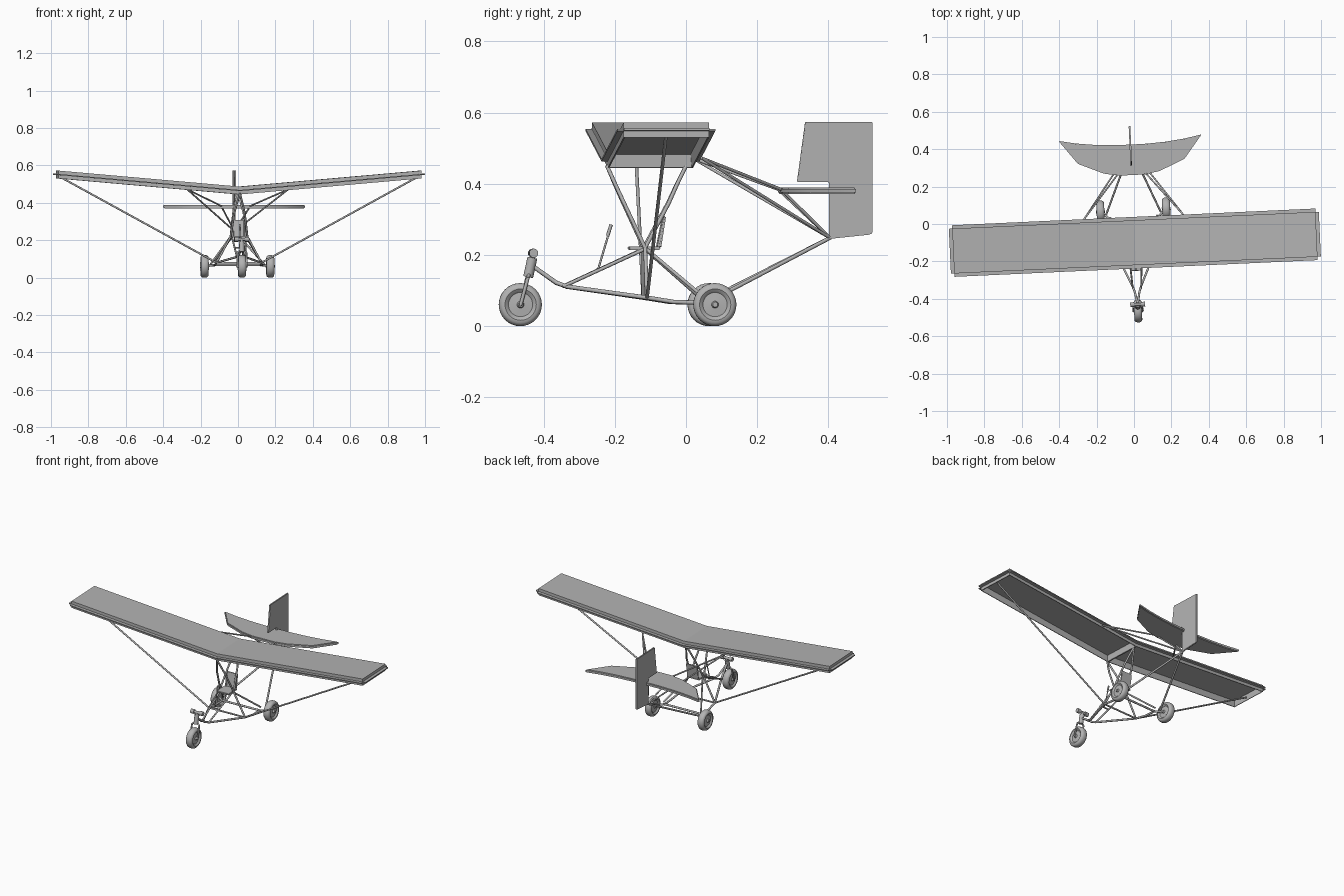
import bpy, bmesh, math
from mathutils import Matrix, Vector

if "Cube" in bpy.data.objects:
    bpy.data.objects.remove(bpy.data.objects["Cube"])

YAW = Matrix.Rotation(0.046, 4, 'Z')      # whole aircraft stands slightly turned
grey = bpy.data.materials.new("plain grey")
grey.diffuse_color = (0.45, 0.45, 0.45, 1)
grey.use_nodes = True
grey.node_tree.nodes["Principled BSDF"].inputs["Base Color"].default_value = grey.diffuse_color


def finish(name, bm, smooth=True):
    bmesh.ops.recalc_face_normals(bm, faces=bm.faces)
    bm.transform(YAW)
    me = bpy.data.meshes.new(name)
    bm.to_mesh(me)
    bm.free()
    me.materials.append(grey)
    ob = bpy.data.objects.new(name, me)
    bpy.context.collection.objects.link(ob)
    if smooth:
        bpy.ops.object.select_all(action='DESELECT')
        bpy.context.view_layer.objects.active = ob
        ob.select_set(True)
        bpy.ops.object.shade_smooth_by_angle(angle=math.radians(40))
    return ob


def tubes(name, paths, r=0.005, mirror=False):
    """Round tubes along point lists, optionally repeated on the other side."""
    bm = bmesh.new()
    for path in paths:
        for s in ((1, -1) if mirror else (1,)):
            pts = [Vector((p[0] * s, p[1], p[2])) for p in path]
            for a, b in zip(pts, pts[1:]):
                d = b - a
                m = Matrix.Translation((a + b) / 2) @ d.to_track_quat('Z', 'Y').to_matrix().to_4x4()
                bmesh.ops.create_cone(bm, cap_ends=True, segments=10, radius1=r, radius2=r,
                                      depth=d.length + r * 0.6, matrix=m)
    return finish(name, bm)


def box(name, size, loc, tilt=0, bevel=0.003):
    bm = bmesh.new()
    m = Matrix.Translation(loc) @ Matrix.Rotation(tilt, 4, 'X') @ Matrix.Diagonal((*size, 1))
    bmesh.ops.create_cube(bm, size=1, matrix=m)
    bmesh.ops.bevel(bm, geom=bm.edges[:], offset=bevel, segments=2, affect='EDGES')
    return finish(name, bm)


def plate(name, pts, thickness, bevel=0.0):
    """Flat outline of 3D points thickened along its normal."""
    bm = bmesh.new()
    f = bm.faces.new([bm.verts.new(p) for p in pts])
    f.normal_update()
    n = f.normal.copy()
    ext = bmesh.ops.extrude_face_region(bm, geom=[f])
    bmesh.ops.translate(bm, vec=n * thickness,
                        verts=[v for v in ext['geom'] if isinstance(v, bmesh.types.BMVert)])
    bmesh.ops.translate(bm, vec=-n * thickness / 2, verts=bm.verts[:])
    if bevel:
        bmesh.ops.bevel(bm, geom=bm.edges[:], offset=bevel, segments=2, affect='EDGES')
    return finish(name, bm)


def wheel(name, loc):
    # tyre, recessed disc and hub as one turned profile (x offset, radius)
    half = [(0.024, 0), (0.024, 0.007), (0.015, 0.010), (0.013, 0.034), (0.017, 0.038),
            (0.021, 0.044), (0.020, 0.052), (0.014, 0.058), (0.006, 0.0605)]
    prof = half + [(-x, r) for x, r in reversed(half)]
    bm = bmesh.new()
    vs = [bm.verts.new((x, 0, r)) for x, r in prof]
    es = [bm.edges.new(p) for p in zip(vs, vs[1:])]
    bmesh.ops.spin(bm, geom=vs + es, cent=(0, 0, 0), axis=(1, 0, 0),
                   angle=math.tau, steps=32, use_duplicate=False)
    bmesh.ops.remove_doubles(bm, verts=bm.verts[:], dist=1e-5)
    bmesh.ops.translate(bm, vec=loc, verts=bm.verts[:])
    return finish(name, bm)


# Wing halves: rounded box, hollow below, sheared upward for dihedral
SPAN, THICK = 0.99, 0.042
for side, name in ((1, "right_wing"), (-1, "left_wing")):
    bm = bmesh.new()
    m = Matrix.Translation((SPAN / 2, -0.1, THICK / 2)) @ Matrix.Diagonal((SPAN, 0.276, THICK, 1))
    bmesh.ops.create_cube(bm, size=1, matrix=m)
    rim = [e for e in bm.edges if any(v.co.x > 0.5 for v in e.verts)]
    bmesh.ops.bevel(bm, geom=rim, offset=0.018, segments=4, affect='EDGES')
    bm.normal_update()
    under = max((f for f in bm.faces if f.normal.z < -0.99), key=lambda f: f.calc_area())
    bmesh.ops.inset_region(bm, faces=[under], thickness=0.006)
    bmesh.ops.inset_region(bm, faces=[under], thickness=0.004, depth=-(THICK - 0.005))
    for v in bm.verts:
        v.co.z += 0.445 + 0.088 * v.co.x
        v.co.x *= side
    finish(name, bm)

# Tailplane: swept crescent, mirrored outline
lead = [(0.07, 0.262), (0.15, 0.277), (0.285, 0.335), (0.383, 0.462)]
trail = [(0.29, 0.444), (0.19, 0.432), (0.09, 0.426), (0, 0.425)]
edge = lead + trail
outline = edge + [(-x, y) for x, y in reversed(edge[:-1])]
plate("tailplane", [(x, y, 0.380) for x, y in outline], 0.018, 0.004)

# Upright fin with rudder
plate("fin", [(0, y, z) for y, z in ((0.312, 0.405), (0.335, 0.574), (0.525, 0.574), (0.525, 0.261),
                                     (0.515, 0.257), (0.402, 0.245), (0.402, 0.405))], 0.009, 0.002)

# Wheels and axle
wheel("nose_wheel", (0, -0.466, 0.0605))
wheel("right_wheel", (0.176, 0.073, 0.0605))
wheel("left_wheel", (-0.176, 0.073, 0.0605))
tubes("axle", [[(-0.176, 0.073, 0.0605), (-0.125, 0.03, 0.068), (0.125, 0.03, 0.068),
                (0.176, 0.073, 0.0605)]], 0.006)

# Nose fork, steering head and foot bar
tubes("nose_fork", [[(0.026, -0.466, 0.0605), (0.024, -0.446, 0.135), (0, -0.440, 0.15)]], 0.005, True)
tubes("nose_axle", [[(-0.028, -0.466, 0.0605), (0.028, -0.466, 0.0605)]], 0.005)
tubes("steering_head", [[(0, -0.443, 0.142), (0, -0.433, 0.188)]], 0.014)
tubes("steering_column", [[(0, -0.433, 0.185), (0, -0.430, 0.205)]], 0.008)
tubes("foot_bar", [[(-0.036, -0.430, 0.205), (0.036, -0.430, 0.205)]], 0.008)
tubes("foot_pedals", [[(0.022, -0.430, 0.205), (0.036, -0.430, 0.205)]], 0.013, True)

# Lower frame: side rails from the nose to the wheels
tubes("side_rails", [[(0, -0.430, 0.168), (0.012, -0.365, 0.122), (0.022, -0.335, 0.111),
                      (0.12, -0.115, 0.080), (0.125, -0.04, 0.068), (0.125, 0.03, 0.066)]], 0.006, True)
tubes("cross_bar", [[(-0.12, -0.115, 0.080), (0.12, -0.115, 0.080)]], 0.005)
tubes("seat_rails", [[(0.022, -0.345, 0.112), (0.038, -0.115, 0.218), (0.125, 0.04, 0.085)]], 0.005, True)

# Arched pylons carrying the wing
tubes("pylons", [[(0.12, -0.115, 0.08), (0.045, -0.117, 0.22), (0.028, -0.175, 0.345),
                  (0.014, -0.20, 0.40), (0, -0.222, 0.45)],
                 [(0.045, -0.117, 0.22), (0.028, -0.05, 0.345), (0.014, -0.025, 0.40), (0, 0.0, 0.45)]],
      0.0055, True)

# Long wing struts
tubes("wing_struts", [[(0.12, -0.115, 0.08), (0.95, -0.10, 0.535)]], 0.005, True)

# Braces to the tail
tubes("tail_booms", [[(0.145, 0.06, 0.07), (0, 0.405, 0.248)]], 0.0055, True)
tubes("tail_braces", [[(0.27, 0.032, 0.472), (0.07, 0.275, 0.380)],
                      [(0.27, 0.032, 0.472), (0, 0.405, 0.248)],
                      [(0.075, 0.27, 0.378), (0, 0.405, 0.248)]], 0.0045, True)

# Seat and control stick
box("seat", (0.085, 0.09, 0.009), (0, -0.118, 0.219))
box("seat_back", (0.078, 0.007, 0.09), (0, -0.068, 0.265), math.radians(-9))
tubes("seat_back_posts", [[(0.03, -0.080, 0.218), (0.03, -0.064, 0.30)]], 0.004, True)
tubes("control_stick", [[(0, -0.247, 0.160), (0, -0.213, 0.275)]], 0.003)
tubes("stick_grip", [[(0, -0.220, 0.255), (0, -0.211, 0.284)]], 0.005)
tubes("stick_mount", [[(-0.031, -0.247, 0.160), (0.031, -0.247, 0.160)]], 0.004)
